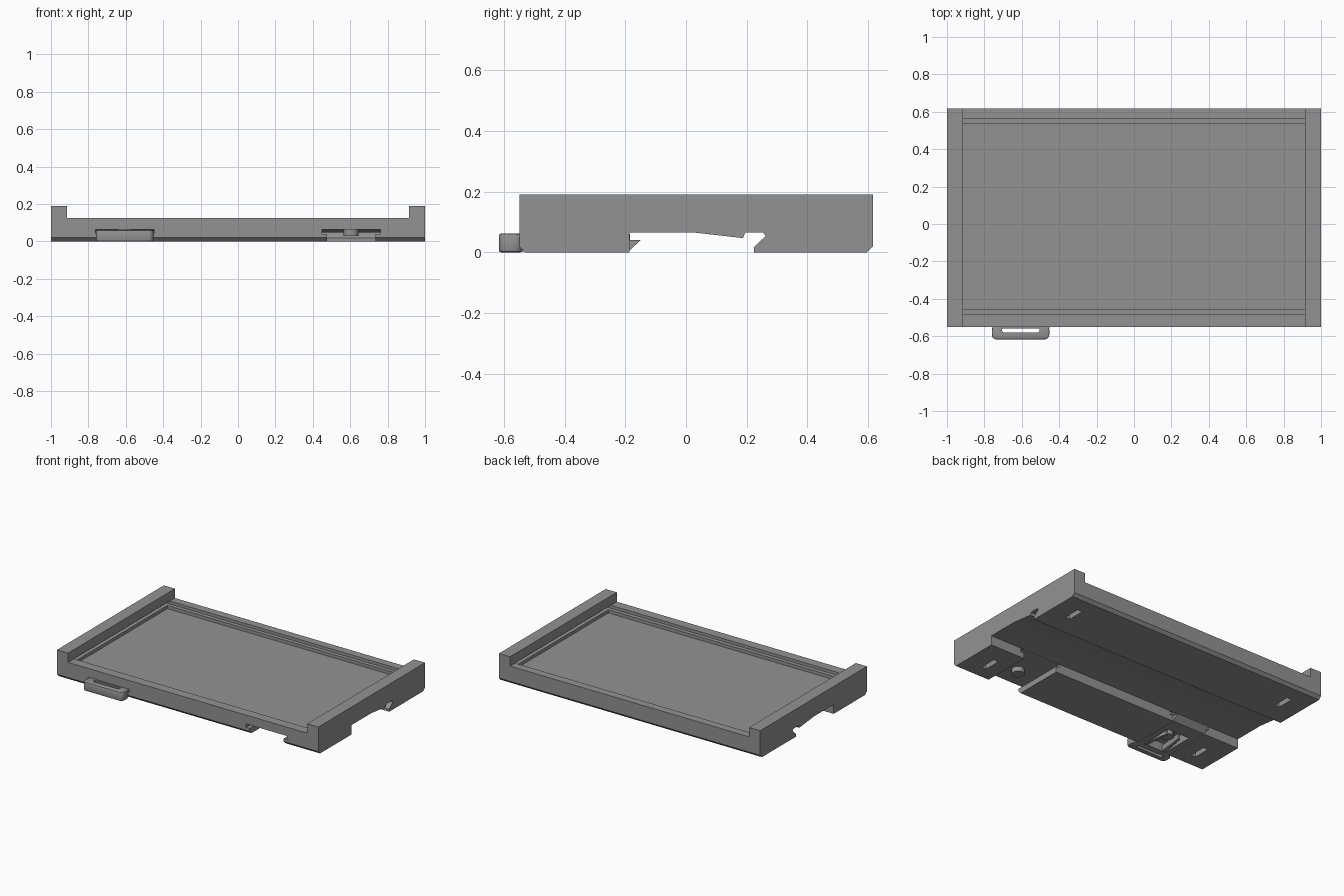
import bpy, bmesh, math

if "Cube" in bpy.data.objects:
    bpy.data.objects.remove(bpy.data.objects["Cube"])

grey = bpy.data.materials.new("plain_grey")
grey.diffuse_color = (0.29, 0.29, 0.29, 1)
grey.use_nodes = True
grey.node_tree.nodes["Principled BSDF"].inputs["Base Color"].default_value = grey.diffuse_color


def finish(name, bm):
    bmesh.ops.recalc_face_normals(bm, faces=bm.faces)
    me = bpy.data.meshes.new(name)
    bm.to_mesh(me)
    bm.free()
    me.materials.append(grey)
    ob = bpy.data.objects.new(name, me)
    bpy.context.collection.objects.link(ob)
    return ob


def extrude_x(name, pts, x0, x1):
    """Extrude a (y, z) outline along x."""
    bm = bmesh.new()
    f = bm.faces.new([bm.verts.new((x0, y, z)) for y, z in pts])
    r = bmesh.ops.extrude_face_region(bm, geom=[f])
    vs = [g for g in r["geom"] if isinstance(g, bmesh.types.BMVert)]
    bmesh.ops.translate(bm, verts=vs, vec=(x1 - x0, 0, 0))
    return finish(name, bm)


def box(name, x0, x1, y0, y1, z0, z1):
    return extrude_x(name, [(y0, z0), (y1, z0), (y1, z1), (y0, z1)], x0, x1)


def slab(name, pts, z0, z1):
    """Extrude an (x, y) outline upwards."""
    bm = bmesh.new()
    f = bm.faces.new([bm.verts.new((x, y, z0)) for x, y in pts])
    r = bmesh.ops.extrude_face_region(bm, geom=[f])
    vs = [g for g in r["geom"] if isinstance(g, bmesh.types.BMVert)]
    bmesh.ops.translate(bm, verts=vs, vec=(0, 0, z1 - z0))
    return finish(name, bm)


def rounded(x0, x1, y0, y1, r, n=5):
    """Rounded rectangle outline."""
    pts = []
    for k, (cx, cy) in enumerate([(x1 - r, y1 - r), (x0 + r, y1 - r),
                                  (x0 + r, y0 + r), (x1 - r, y0 + r)]):
        for i in range(n + 1):
            a = (k + i / n) * math.pi / 2
            pts.append((cx + r * math.cos(a), cy + r * math.sin(a)))
    return pts


def apply(ob, mod):
    bpy.context.view_layer.objects.active = ob
    bpy.ops.object.modifier_apply(modifier=mod.name)


def boolean(ob, other, op="DIFFERENCE"):
    m = ob.modifiers.new("bool", "BOOLEAN")
    m.operation, m.object, m.solver = op, other, "EXACT"
    apply(ob, m)
    bpy.data.objects.remove(other)


# Tray body: side outline with the rail notch underneath
body = extrude_x("tray_body", [
    (-0.53, 0), (-0.187, 0), (-0.187, 0.065), (0.03, 0.065), (0.188, 0.047),
    (0.195, 0.065), (0.255, 0.065), (0.263, 0.054), (0.225, 0.018), (0.225, 0),
    (0.597, 0), (0.617, 0.02), (0.617, 0.19), (-0.55, 0.19), (-0.55, 0.02)], -1, 1)

# Lowered long rims, board groove running under the end walls, and floor pocket
boolean(body, box("cut", -0.915, 0.915, -0.8, 0.8, 0.125, 0.4))
boolean(body, box("cut", -0.94, 0.94, -0.485, 0.562, 0.105, 0.126))
boolean(body, box("cut", -0.915, 0.915, -0.457, 0.535, 0.083, 0.2))

CX, STUD_Y = 0.605, -0.40
for s in (-1, 1):
    # T-shaped clip channel, open to the front and into the rail notch
    c = s * CX
    boolean(body, box("cut", c - 0.13, c + 0.13, -0.7, -0.17, -0.1, 0.045))
    boolean(body, box("cut", c - 0.157, c + 0.157, -0.7, -0.17, 0.04, 0.064))
    # Small slots in the underside
    for y in (-0.38, 0.43):
        boolean(body, box("cut", s * 0.85 - 0.018, s * 0.85 + 0.018,
                          y - 0.06, y + 0.06, -0.1, 0.04))
    # Locking stud on the channel roof
    slab("left_stud" if s < 0 else "right_stud",
         [(c + 0.04 * math.cos(i * math.pi / 12), STUD_Y + 0.04 * math.sin(i * math.pi / 12))
          for i in range(24)], 0.03, 0.07)

# Sliding clip in the left channel, with wedge hook gripping the rail
c = -CX
clip = extrude_x("sliding_clip", [(-0.56, 0.002), (-0.19, 0.002), (-0.15, 0.04),
                                  (-0.185, 0.04), (-0.185, 0.06), (-0.56, 0.06)],
                 c - 0.126, c + 0.126)
boolean(clip, box("flange", c - 0.152, c + 0.152, -0.56, -0.19, 0.046, 0.06), "UNION")
boolean(clip, box("cut", c - 0.085, c + 0.085, -0.52, -0.29, -0.1, 0.1))

# Spring arms inside the clip window
for s in (-1, 1):
    pts = [(c + s * 0.087, -0.525), (c + s * 0.060, -0.525),
           (c + s * 0.040, -0.345), (c + s * 0.056, -0.345)]
    slab("left_spring_arm" if s < 0 else "right_spring_arm", pts, 0.004, 0.045)

# Pull tab with finger slot
tab = slab("pull_tab", rounded(c - 0.155, c + 0.152, -0.617, -0.54, 0.025), 0.0, 0.062)
bev = tab.modifiers.new("bevel", "BEVEL")
bev.width, bev.segments, bev.limit_method = 0.007, 2, "ANGLE"
bev.angle_limit = math.radians(60)
apply(tab, bev)
boolean(tab, slab("cut", rounded(c - 0.1, c + 0.1, -0.581, -0.552, 0.012), -0.1, 0.2))

# Crisp edges, smooth small curves
for ob in list(bpy.context.scene.objects):
    bpy.ops.object.select_all(action="DESELECT")
    ob.select_set(True)
    bpy.context.view_layer.objects.active = ob
    bpy.ops.object.shade_smooth_by_angle(angle=math.radians(30))
